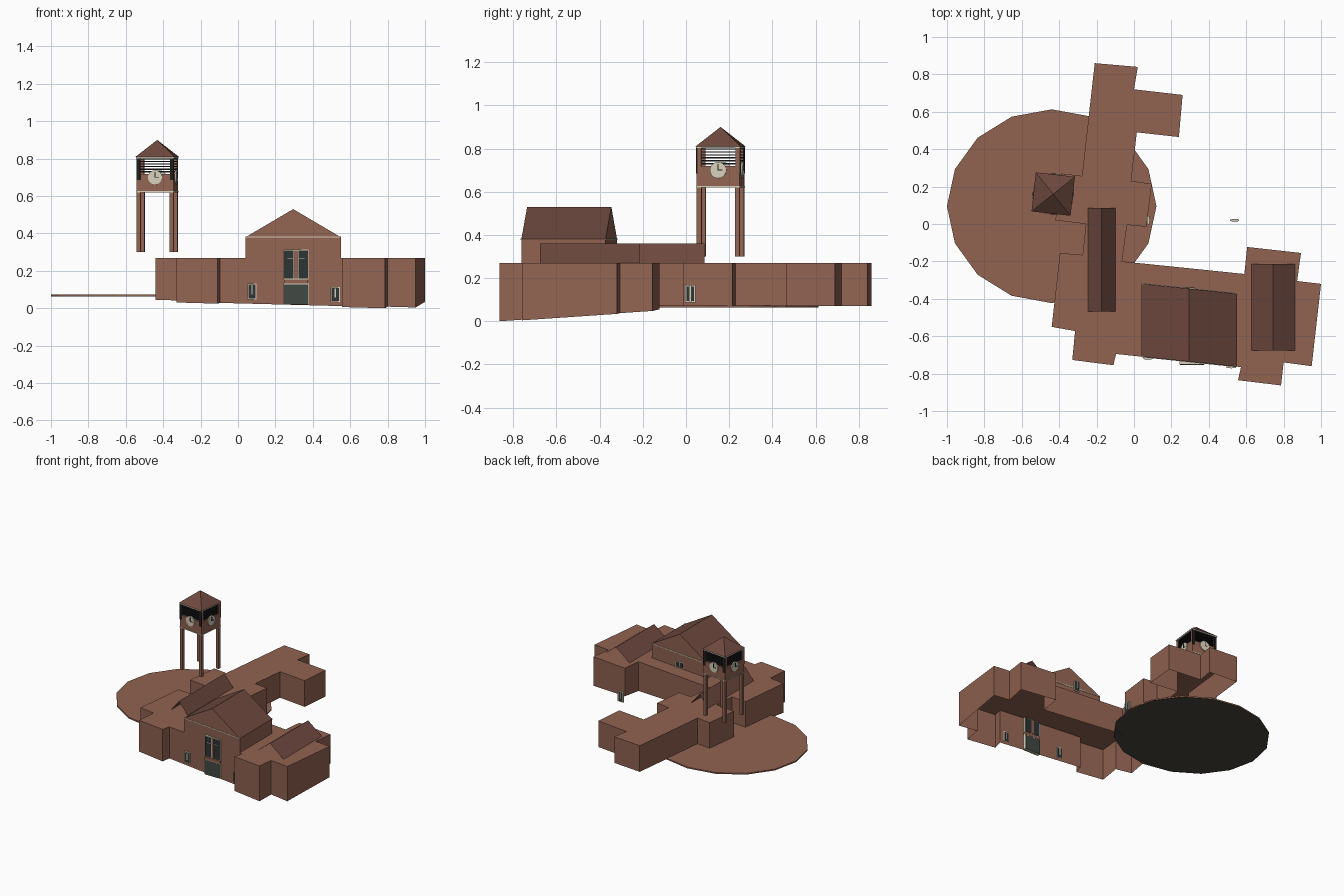
import bpy
import bmesh
from math import pi, radians, cos, sin
from mathutils import Matrix, Vector

default_cube = bpy.data.objects.get("Cube")
if default_cube:
    bpy.data.objects.remove(default_cube)


def make_material(name, red, green, blue):
    material = bpy.data.materials.new(name)
    material.use_nodes = True
    colour = (red, green, blue, 1)
    material.diffuse_color = colour
    for node in material.node_tree.nodes:
        if node.type == "BSDF_PRINCIPLED":
            node.inputs["Base Color"].default_value = colour
    return material


brick = make_material("brick brown", .285, .125, .083)
roofing = make_material("dark roof brown", .155, .066, .049)
cream = make_material("cream trim", .68, .63, .5)
glass = make_material("dark glass", .026, .035, .033)
black = make_material("black slats", .012, .013, .012)
door_grey = make_material("door grey", .052, .065, .057)
underside = make_material("dark underside", .065, .058, .045)


def make_object(name, bm, materials, matrix=None):
    mesh = bpy.data.meshes.new(name)
    bm.to_mesh(mesh)
    bm.free()
    for material in materials:
        mesh.materials.append(material)
    obj = bpy.data.objects.new(name, mesh)
    bpy.context.collection.objects.link(obj)
    if matrix:
        obj.matrix_world = matrix
    return obj


def box(name, centre, size, material, matrix=None):
    bm = bmesh.new()
    bmesh.ops.create_cube(bm, size=1)
    bmesh.ops.scale(bm, vec=size, verts=bm.verts)
    bmesh.ops.translate(bm, vec=centre, verts=bm.verts)
    return make_object(name, bm, [material], matrix)


def cylinder(name, radius, depth, sides, material, matrix):
    bm = bmesh.new()
    bmesh.ops.create_cone(bm, cap_ends=True, segments=sides, radius1=radius,
                          radius2=radius, depth=depth)
    return make_object(name, bm, [material], matrix)


# Flat-roofed building: walls reach down to sloping ground, open underneath
ROOF = .27
outline = [
    (-.21, .86), (.02, .84), (0, .72), (.26, .69), (.24, .465), (.015, .49),
    (-.015, .23), (.095, .215), (.067, -.015), (-.037, -.005), (-.064, -.2),
    (.59, -.267), (.605, -.123), (.893, -.155), (.872, -.305), (1, -.32),
    (.95, -.76), (.8, -.74), (.786, -.863), (.556, -.835), (.572, -.765),
    (-.096, -.695), (-.11, -.755), (-.33, -.727), (-.315, -.572),
    (-.44, -.55), (-.396, -.155), (-.275, -.165), (-.257, 0), (-.42, .02),
    (-.39, .27), (-.278, .257)]


def ground(x, y):
    return max(0, min(.07, .0755 + .07 * y - .019 * x))


bm = bmesh.new()
outline.reverse()
top = [bm.verts.new((x, y, ROOF)) for x, y in outline]
base = [bm.verts.new((x, y, ground(x, y))) for x, y in outline]
bm.faces.new(top)
for i in range(len(top)):
    j = (i + 1) % len(top)
    bm.faces.new((base[i], base[j], top[j], top[i]))
make_object("flat_roof_building", bm, [brick])

# Round plaza, dark on its lower side
bm = bmesh.new()
bmesh.ops.create_cone(bm, cap_ends=True, segments=16, radius1=.56,
                      radius2=.56, depth=.01)
bmesh.ops.scale(bm, vec=(1, .925, 1), verts=bm.verts)
bm.normal_update()
for face in bm.faces:
    face.material_index = 1 if face.normal.z < -.5 else 0
make_object("round_plaza", bm, [brick, underside],
            Matrix.Translation((-.44, .095, .069)))

# Gabled hall, its ends following the slanted facade
HALL_LEFT, HALL_RIGHT, EAVES, RIDGE = .04, .55, .38, .53
HALL_MID = (HALL_LEFT + HALL_RIGHT) / 2


def facade(x):
    return -.705 - .105 * x


profile = [(HALL_LEFT, ROOF), (HALL_RIGHT, ROOF), (HALL_RIGHT, EAVES),
           (HALL_MID, RIDGE), (HALL_LEFT, EAVES)]
bm = bmesh.new()
front = [bm.verts.new((x, facade(x), z)) for x, z in profile]
back = [bm.verts.new((x, facade(x) + .39, z)) for x, z in profile]
bm.faces.new(front)
bm.faces.new(back[::-1])
for i in range(1, len(profile)):
    j = (i + 1) % len(profile)
    face = bm.faces.new((front[j], front[i], back[i], back[j]))
    face.material_index = 1 if i in (2, 3) else 0
make_object("gabled_hall", bm, [brick, roofing])

# Eaves trim on both hall ends
slant = Matrix.Rotation(radians(-6), 4, "Z")
for side, offset in (("front", 0), ("back", .39)):
    place = Matrix.Translation((HALL_MID, facade(HALL_MID) + offset, EAVES))
    box(side + "_eaves_trim", (0, 0, 0), (.512, .006, .006), cream, place @ slant)


# Small open-ended ridge roofs
def ridge_roof(name, x0, x1, y0, y1):
    bm = bmesh.new()
    rows = [[bm.verts.new((x, y, z)) for y in (y0, y1)]
            for x, z in ((x0, ROOF), ((x0 + x1) / 2, .36), (x1, ROOF))]
    for a, b in zip(rows, rows[1:]):
        bm.faces.new((a[0], b[0], b[1], a[1]))
    make_object(name, bm, [roofing])


ridge_roof("west_ridge_roof", -.246, -.1, -.468, .085)
ridge_roof("east_ridge_roof", .628, .86, -.677, -.213)


# Windows: frame, proud pane and a short centre bar
def window(name, centre, width, height, turn=0):
    place = Matrix.Translation(centre) @ Matrix.Rotation(turn, 4, "Z")
    box(name + "_frame", (0, 0, 0), (width, .01, height), cream, place)
    box(name + "_pane", (0, 0, 0), (width - .012, .013, height - .012), glass, place)
    box(name + "_bar", (0, 0, height * .1), (.006, .015, height * .6), cream, place)


window("left_front_window", (.075, -.717, .09), .05, .085)
window("right_front_window", (.52, -.764, .073), .05, .08)
window("freestanding_window", (.538, .02, .127), .047, .08)
window("courtyard_window", (.077, .02, .127), .047, .08, pi / 2)
window("rear_gable_window", (HALL_MID, facade(HALL_MID) + .39, .295), .07, .05)

# Entrance: grey double door below a tall two-leaf window
DOOR = .31
wall = facade(DOOR)
box("entrance_frame", (DOOR, wall, .077), (.135, .026, .115), cream)
box("entrance_door", (DOOR, wall, .074), (.127, .03, .108), door_grey)
box("entrance_lintel", (DOOR, wall, .143), (.13, .03, .022), brick)
box("tall_window_frame", (DOOR, wall, .235), (.135, .022, .16), cream)
box("tall_window_panel", (DOOR, wall, .235), (.02, .028, .15), brick)
for side in (-1, 1):
    box("tall_window_leaf", (DOOR + side * .038, wall, .234), (.05, .026, .15), glass)
    box("tall_window_rail", (DOOR + side * .03, wall, .268), (.03, .03, .004), cream)

# Clock tower, built about its own axis and turned into place
tower = Matrix.Translation((-.432, .16, 0)) @ Matrix.Rotation(radians(-6.3), 4, "Z")
HALF = .1
box("tower_body", (0, 0, .672), (.2, .2, .094), brick, tower)
box("tower_base_trim", (0, 0, .623), (.204, .204, .006), cream, tower)
box("tower_eaves_trim", (0, 0, .806), (.206, .206, .008), cream, tower)

bm = bmesh.new()
apex = bm.verts.new((0, 0, .9))
corners = [bm.verts.new((x * .105, y * .105, .81))
           for x, y in ((-1, -1), (1, -1), (1, 1), (-1, 1))]
bm.faces.new(corners[::-1])
for i in range(4):
    bm.faces.new((corners[i], corners[(i + 1) % 4], apex))
make_object("tower_roof", bm, [roofing], tower)

for x in (-1, 1):
    for y in (-1, 1):
        box("tower_leg", (x * .089, y * .089, .46), (.022, .022, .32), brick, tower)
        box("tower_post", (x * .09, y * .09, .76), (.02, .02, .085), brick, tower)
        box("post_cover", (x * .09, y * .1, .745), (.02, .006, .12), black, tower)

# Each tower side: louvre slats and a clock with two hands
for i in range(4):
    side = tower @ Matrix.Rotation(i * pi / 2, 4, "Z")
    for k in range(6):
        box("louvre_slat", (0, -.088, .73 + k * .0135), (.165, .022, .006), black, side)
    dial = side @ Matrix.Translation((0, -HALF - .003, .7))
    cylinder("clock_face", .038, .008, 20, cream,
             dial @ Matrix.Rotation(pi / 2, 4, "X"))
    box("minute_hand", (0, -.005, .014), (.004, .003, .03), black, dial)
    box("hour_hand", (.01, -.005, 0), (.022, .003, .004), black, dial)
